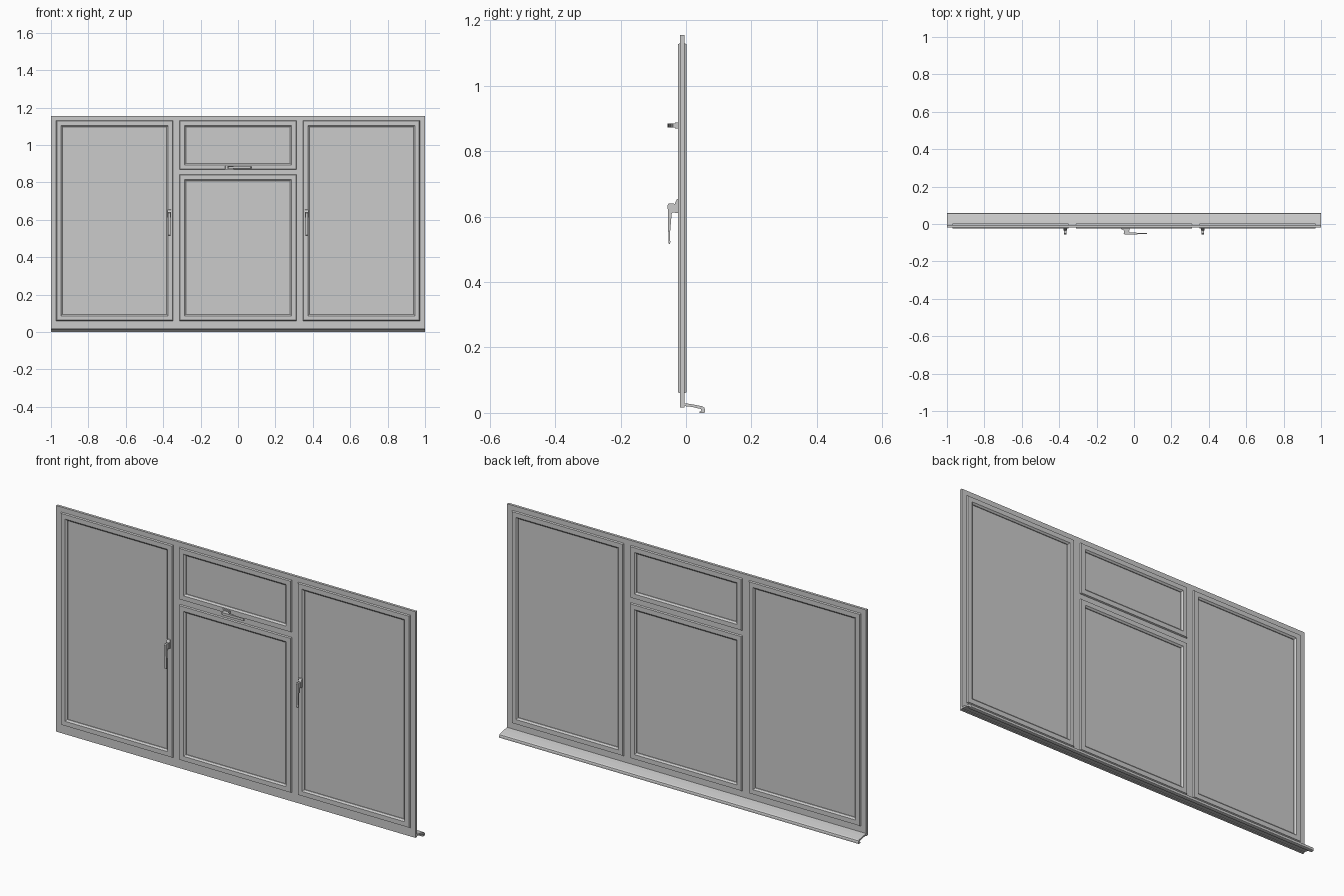
import bpy, bmesh
from mathutils import Matrix, Vector

cube = bpy.data.objects.get("Cube")
if cube:
    bpy.data.objects.remove(cube)

# One grey for everything
grey = bpy.data.materials.new("window grey")
grey.use_nodes = True
grey.diffuse_color = (0.6, 0.6, 0.6, 1)
grey.node_tree.nodes["Principled BSDF"].inputs["Base Color"].default_value = (0.6, 0.6, 0.6, 1)


def finish(name, bm):
    bmesh.ops.recalc_face_normals(bm, faces=bm.faces)
    mesh = bpy.data.meshes.new(name)
    bm.to_mesh(mesh)
    bm.free()
    mesh.materials.append(grey)
    obj = bpy.data.objects.new(name, mesh)
    bpy.context.scene.collection.objects.link(obj)
    return obj


def box(name, x0, x1, y0, y1, z0, z1):
    bm = bmesh.new()
    bmesh.ops.create_cube(bm, size=1)
    for v in bm.verts:
        v.co = Vector((x0 + (v.co.x + .5) * (x1 - x0),
                       y0 + (v.co.y + .5) * (y1 - y0),
                       z0 + (v.co.z + .5) * (z1 - z0)))
    return finish(name, bm)


def ring(name, x0, x1, z0, z1, profile):
    """Sweep an (inset, y) profile round a rectangle with mitred corners."""
    bm = bmesh.new()
    loops = []
    for inset, y in profile:
        a, b, c, d = x0 + inset, x1 - inset, z0 + inset, z1 - inset
        loops.append([bm.verts.new((x, y, z)) for x, z in ((a, c), (b, c), (b, d), (a, d))])
    for i, loop in enumerate(loops):
        nxt = loops[(i + 1) % len(loops)]
        for k in range(4):
            m = (k + 1) % 4
            bm.faces.new((loop[k], loop[m], nxt[m], nxt[k]))
    return finish(name, bm)


def extrude(name, profile, x0, x1, matrix=Matrix()):
    """Extrude a (y, z) outline along x."""
    bm = bmesh.new()
    face = bm.faces.new([bm.verts.new((x0, y, z)) for y, z in profile])
    new = bmesh.ops.extrude_face_region(bm, geom=[face])["geom"]
    verts = [v for v in new if isinstance(v, bmesh.types.BMVert)]
    bmesh.ops.translate(bm, verts=verts, vec=(x1 - x0, 0, 0))
    bmesh.ops.transform(bm, matrix=matrix, verts=bm.verts)
    return finish(name, bm)


FRONT, BACK, BOTTOM, TOP = -.018, -.005, .017, 1.155

# Fixed frame, mullions and transom
ring("outer_frame", -1, 1, BOTTOM, TOP,
     [(0, FRONT), (.045, FRONT), (.045, BACK), (0, BACK)])
for side, x in (("right", -.33), ("left", .33)):
    box(side + "_mullion", x - .035, x + .035, FRONT, BACK, BOTTOM + .03, TOP - .03)
box("transom", -.31, .31, FRONT, BACK, .825, .885)

# Sashes with chamfered edges, glazing beads and panes
sash = [(0, FRONT), (.003, -.025), (.026, -.025), (.034, FRONT),
        (.034, BACK), (.026, .002), (.003, .002), (0, BACK)]
panels = {"right": (-.972, -.348, .06, 1.13), "left": (.348, .972, .06, 1.13),
          "lower": (-.312, .312, .06, .842), "upper": (-.312, .312, .868, 1.13)}
for name, (x0, x1, z0, z1) in panels.items():
    ring(name + "_sash", x0, x1, z0, z1, sash)
    box(name + "_pane", x0 + .03, x1 - .03, -.014, -.009, z0 + .03, z1 - .03)

# Sloping sill with a drip nose on the back
extrude("sill", [(-.006, .03), (.02, .026), (.05, .02), (.056, .016), (.058, .01),
                 (.058, .002), (.054, 0), (.042, 0), (.042, .004), (.047, .006),
                 (.045, .012), (.02, .018), (-.006, .021)], -1, 1)

# Handles: base plate, neck and grip around a local pivot
plate = [(-.024, .022), (-.028, .02), (-.034, .008), (-.034, -.022), (-.024, -.022)]
grip = [(-.032, .006), (-.052, .008), (-.056, .003), (-.055, -.06), (-.053, -.115),
        (-.050, -.118), (-.048, -.112), (-.049, -.085), (-.046, -.05), (-.044, -.025),
        (-.040, -.02), (-.032, -.02)]
places = {"right": Matrix.Translation((-.367, 0, .633)),
          "left": Matrix.Translation((.367, 0, .633)),
          "upper": Matrix.Translation((-.047, 0, .879)) @ Matrix.Rotation(-1.5708, 4, "Y")}
for name, place in places.items():
    extrude(name + "_handle_plate", plate, -.009, .009, place)
    extrude(name + "_handle_grip", grip, -.006, .006, place)
